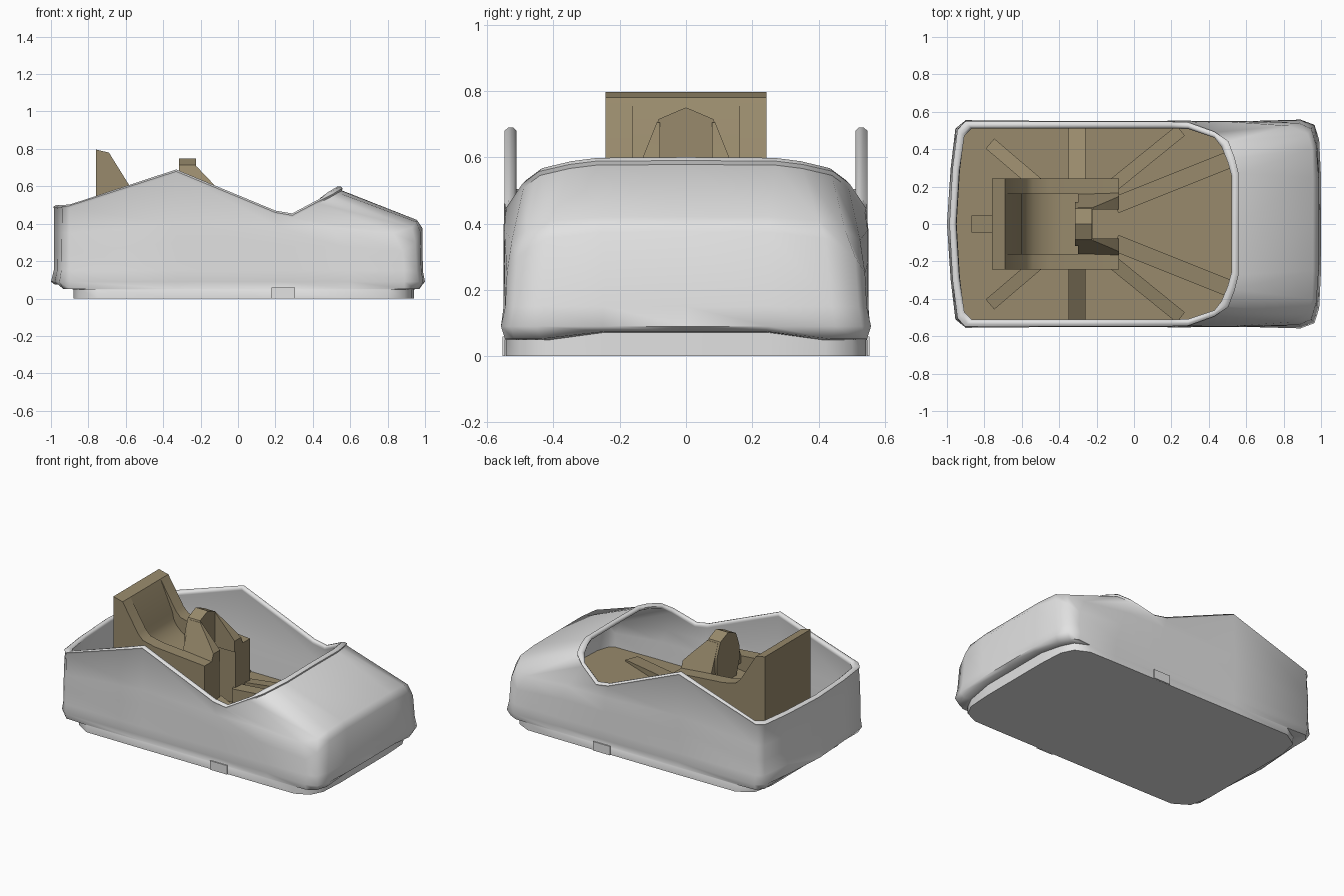
import bpy, bmesh, math
from mathutils import Vector

if "Cube" in bpy.data.objects:
    bpy.data.objects.remove(bpy.data.objects["Cube"])


def material(name, rgb):
    m = bpy.data.materials.new(name)
    m.diffuse_color = (*rgb, 1)
    m.use_nodes = True
    m.node_tree.nodes["Principled BSDF"].inputs["Base Color"].default_value = m.diffuse_color
    return m


GREY = material("light grey", (0.76, 0.76, 0.76))
TAN = material("tan", (0.315, 0.255, 0.15))


def finish(name, bm, mat, angle=40):
    bmesh.ops.recalc_face_normals(bm, faces=bm.faces[:])
    me = bpy.data.meshes.new(name)
    bm.to_mesh(me)
    bm.free()
    me.materials.append(mat)
    ob = bpy.data.objects.new(name, me)
    bpy.context.collection.objects.link(ob)
    bpy.ops.object.select_all(action='DESELECT')
    ob.select_set(True)
    bpy.context.view_layer.objects.active = ob
    bpy.ops.object.shade_smooth_by_angle(angle=math.radians(angle))
    return ob


def loft(name, rings, mat, angle=40):
    """Loft half outlines (rear centre to front centre), mirrored in y."""
    bm = bmesh.new()
    loops = []
    for r in rings:
        full = list(r) + [(x, -y, z) for x, y, z in r[-2:0:-1]]
        loops.append([bm.verts.new(p) for p in full])
    n = len(loops[0])
    for a, b in zip(loops, loops[1:]):
        for i in range(n):
            j = (i + 1) % n
            bm.faces.new((a[i], a[j], b[j], b[i]))
    bm.faces.new(loops[0])
    bm.faces.new(loops[-1])
    return finish(name, bm, mat, angle)


def prism(name, profile, lo, hi, mat, axis='y'):
    """Extrude an xz profile along y, or a yz profile along x."""
    def place(p, d):
        return (p[0], d, p[1]) if axis == 'y' else (d, p[0], p[1])
    bm = bmesh.new()
    a = [bm.verts.new(place(p, lo)) for p in profile]
    b = [bm.verts.new(place(p, hi)) for p in profile]
    n = len(profile)
    for i in range(n):
        j = (i + 1) % n
        bm.faces.new((a[i], a[j], b[j], b[i]))
    bm.faces.new(a)
    bm.faces.new(b)
    return finish(name, bm, mat, 35)


def at(outline, z):
    return [(x, y, z) for x, y in outline]


def inset(ring, d=0.03, dz=0.0):
    out = []
    for i, (x, y, z) in enumerate(ring):
        dx = d if i <= 3 else (-d if i >= 8 else 0)
        out.append((x + dx, y * (1 - d * 1.8), z + dz))
    return out


# Plan outlines and rings of the body shell
base = [(-.88, 0), (-.88, .35), (-.85, .48), (-.75, .543), (-.33, .545), (.25, .545),
        (.6, .545), (.8, .543), (.89, .5), (.93, .42), (.94, .25), (.94, 0)]
lip = [(-1, 0), (-.98, .3), (-.955, .51), (-.9, .555), (-.33, .55), (.25, .55),
       (.6, .55), (.89, .558), (.965, .53), (.99, .45), (1, .25), (1, 0)]
low = [(-.985, 0), (-.967, .3), (-.945, .51), (-.9, .548), (-.33, .55), (.25, .55),
       (.6, .55), (.89, .545), (.955, .52), (.98, .44), (.988, .25), (.988, 0)]
brow = [(-.983, 0, .25), (-.966, .3, .25), (-.943, .51, .25), (-.9, .548, .25),
        (-.33, .55, .3), (.22, .55, .28), (.55, .548, .28), (.88, .54, .25),
        (.948, .51, .3), (.975, .42, .355), (.987, .25, .375), (.987, 0, .375)]
shoulder = [(-.983, 0, .35), (-.966, .3, .35), (-.942, .51, .35), (-.9, .548, .35),
            (-.33, .548, .4), (.22, .55, .38), (.5, .548, .38), (.83, .525, .35),
            (.93, .48, .38), (.953, .4, .41), (.957, .25, .42), (.957, 0, .42)]
rim = [(-.983, 0, .49), (-.966, .3, .49), (-.94, .5, .49), (-.9, .543, .495),
       (-.33, .543, .68), (.2, .543, .46), (.29, .54, .445), (.43, .49, .52),
       (.5, .44, .557), (.535, .35, .578), (.555, .27, .588), (.555, 0, .59)]

# Underside of the lip: flush along the sides, overhanging at the ends
under = [(x + (.02 if i < 3 else -.02 if i > 7 else 0), y - (.008 if 3 < i < 7 else .012),
          .075 if i in (0, 1, 10, 11) else .052) for i, (x, y) in enumerate(lip)]
under[0] = (under[0][0], 0, .075)
under[-1] = (under[-1][0], 0, .075)
top_base = [(x, y, z - .004) for (x, y), (_, _, z) in zip(base, under)]

loft("body_shell", [
    at(base, 0), top_base, under, at(lip, .09), at(low, .15),
    brow, shoulder, inset(rim, 0, -.012), inset(rim, -.004, 0),
    inset(rim, .008, .01), inset(rim, .022, .01), inset(rim, .033),
    inset(rim, .03, -.014), inset(shoulder, .032, -.03), inset(brow, .035, -.02),
    inset(at(low, .11), .035)], GREY, 62)

# Small side plates at the base
for side, y in (("front", -.554), ("back", .546)):
    prism("side_plate_" + side, [(.18, 0), (.305, 0), (.305, .06), (.18, .06)], y, y + .008, GREY)

# Floor with braces radiating down from the seat
floor = inset(at(low, .1), .03)
loft("floor", [floor, [(x, y, .135) for x, y, z in floor]], TAN)


def brace(name, p, q, w, top=.24):
    p, q = Vector((*p, 0)), Vector((*q, 0))
    side = Vector((p.y - q.y, q.x - p.x, 0)).normalized() * w / 2
    bm = bmesh.new()
    plan = ((p + side, top), (q + side, .145), (q - side, .145), (p - side, top))
    lows = [bm.verts.new((v.x, v.y, .12)) for v, z in plan]
    tops = [bm.verts.new((v.x, v.y, z)) for v, z in plan]
    bm.faces.new(lows)
    bm.faces.new(tops)
    for i in range(4):
        j = (i + 1) % 4
        bm.faces.new((lows[i], lows[j], tops[j], tops[i]))
    finish(name, bm, TAN)


for s in (-1, 1):
    tag = "_left" if s > 0 else "_right"
    brace("front_brace" + tag, (-.1, s * .1), (.7, s * .42), .09)
    brace("diagonal_brace" + tag, (-.12, s * .2), (.25, s * .5), .07)
    brace("rear_brace" + tag, (-.5, s * .2), (-.77, s * .43), .07)
    brace("cross_brace" + tag, (-.305, s * .22), (-.305, s * .51), .09, .32)
brace("rear_centre_brace", (-.7, 0), (-.87, 0), .09)

# Seat: scooped pan and back in the middle, raised arms at both sides
arc = [(-.6 + .22 * (1 - math.cos(t)), .58 - .16 * math.sin(t))
       for t in [math.radians(a) for a in range(0, 91, 15)]]
prism("seat_pan", [(-.22, .13), (-.76, .13), (-.76, .797), (-.69, .78)] + arc + [(-.22, .44)],
      -.165, .165, TAN)
for s in (-1, 1):
    tag = "_left" if s > 0 else "_right"
    lo, hi = sorted((s * .16, s * .243))
    prism("seat_arm" + tag, [(-.08, .13), (-.76, .13), (-.76, .797), (-.69, .78), (-.575, .595),
                             (-.54, .56), (-.45, .54), (-.08, .51)], lo, hi, TAN)
    # Front blocks, leaving a slot in the middle
    lo, hi = sorted((s * .085, s * .165))
    prism("seat_front_block" + tag, [(-.24, .13), (-.08, .13), (-.08, .51), (-.24, .52)],
          lo, hi, TAN)
    # Cheeks ahead of the wheel, sloping forward and outward
    lo, hi = sorted((s * .078, s * .09))
    cheek = prism("wheel_cheek" + tag, [(-.3, .48), (-.08, .48), (-.08, .555), (-.12, .6),
                                        (-.22, .705), (-.3, .705)], lo, hi, TAN)
    for v in cheek.data.vertices:
        if abs(v.co.y) > .085:
            v.co.y = s * (.088 + (.705 - v.co.z) * .4)

# Upright wheel block with a pointed round top
half = [(.085, .14), (.085, .42), (.118, .52), (.118, .62), (.105, .66), (.082, .715)]
prism("steering_wheel", half + [(0, .75)] + [(-y, z) for y, z in reversed(half)],
      -.315, -.225, TAN, 'x')
